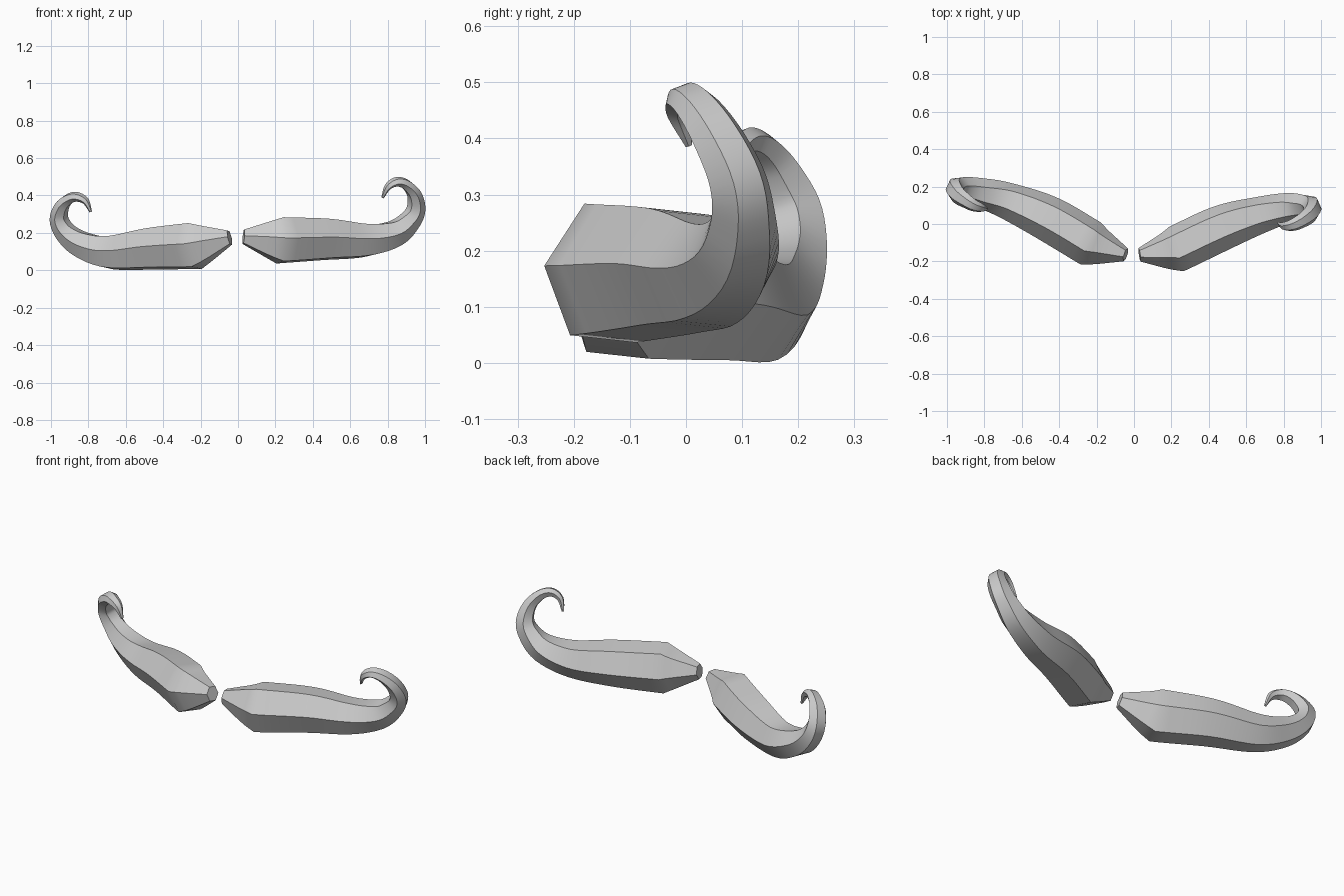
import bpy, bmesh, math
from mathutils import Vector

if "Cube" in bpy.data.objects:
    bpy.data.objects.remove(bpy.data.objects["Cube"], do_unlink=True)

grey = bpy.data.materials.new("light grey")
grey.use_nodes = True
colour = (0.6, 0.6, 0.6, 1)
grey.diffuse_color = colour
grey.node_tree.nodes["Principled BSDF"].inputs["Base Color"].default_value = colour

# Half width and half height of the horn, from the inner end to the curled tip
SIZES = [(.037, .037), (.125, .118), (.122, .105), (.098, .085), (.078, .067),
         (.061, .052), (.055, .043), (.049, .033), (.041, .026), (.034, .021),
         (.024, .015), (.007, .006)]

# Centre line of each half
LEFT_PATH = [(.03, -.165, .18), (.225, -.135, .16), (.47, -.02, .165),
             (.68, .05, .16), (.835, .09, .195), (.92, .1, .265),
             (.952, .09, .33), (.943, .055, .405), (.9, .02, .457),
             (.85, -.005, .473), (.802, -.012, .447), (.773, .005, .388)]
RIGHT_PATH = [(-.045, -.165, .175), (-.23, -.105, .13), (-.46, .03, .115),
              (-.68, .125, .095), (-.83, .17, .135), (-.92, .195, .2),
              (-.957, .19, .275), (-.94, .155, .345), (-.9, .125, .383),
              (-.86, .1, .392), (-.815, .085, .37), (-.787, .08, .312)]
STEPS = 5


def spline(points, u):
    """Catmull-Rom point, kept straight over the first, faceted stretch."""
    i = min(int(u), len(points) - 2)
    f = u - i
    b, c = points[i], points[i + 1]
    if i == 0:
        return b.lerp(c, f)
    a = points[i - 1] if i > 1 else b * 2 - c
    d = points[i + 2] if i + 2 < len(points) else c * 2 - b
    return (b * 2 + (c - a) * f + (a * 2 - b * 5 + c * 4 - d) * f * f
            + (b * 3 - a - c * 3 + d) * f ** 3) / 2


def moustache_half(name, path, side):
    path = [Vector(p) for p in path]
    sizes = [Vector(s) for s in SIZES]
    last = len(path) - 1
    bm = bmesh.new()
    rings = []
    for k in range(last * STEPS + 1):
        u = k / STEPS
        centre, size = spline(path, u), spline(sizes, u)
        ahead = spline(path, min(u + .3, last))
        tangent = (ahead - spline(path, max(u - .3, 0))).normalized()
        # The section leans forward as the horn curls over
        curl = min(max((u - 3) / 5, 0), 1)
        across = Vector((-side * .42, .9, -.1 + .45 * curl))
        across = (across - tangent * across.dot(tangent)).normalized()
        up = tangent.cross(across) * side
        ring = []
        for j in range(6):
            angle = j * math.pi / 3
            rise = math.sin(angle) / math.sin(math.pi / 3)
            ring.append(bm.verts.new(centre + across * size.x * math.cos(angle)
                                     + up * size.y * rise))
        rings.append(ring)
    # Six long strips and two end caps
    for lower, upper in zip(rings, rings[1:]):
        for j in range(6):
            n = (j + 1) % 6
            bm.faces.new((lower[j], lower[n], upper[n], upper[j]))
    bm.faces.new(rings[0])
    bm.faces.new(rings[-1])
    bmesh.ops.recalc_face_normals(bm, faces=bm.faces)
    mesh = bpy.data.meshes.new(name)
    bm.to_mesh(mesh)
    bm.free()
    mesh.materials.append(grey)
    half = bpy.data.objects.new(name, mesh)
    bpy.context.collection.objects.link(half)
    bpy.ops.object.select_all(action="DESELECT")
    half.select_set(True)
    bpy.context.view_layer.objects.active = half
    bpy.ops.object.shade_smooth_by_angle(angle=math.radians(38))


moustache_half("left_moustache_half", LEFT_PATH, 1)
moustache_half("right_moustache_half", RIGHT_PATH, -1)
